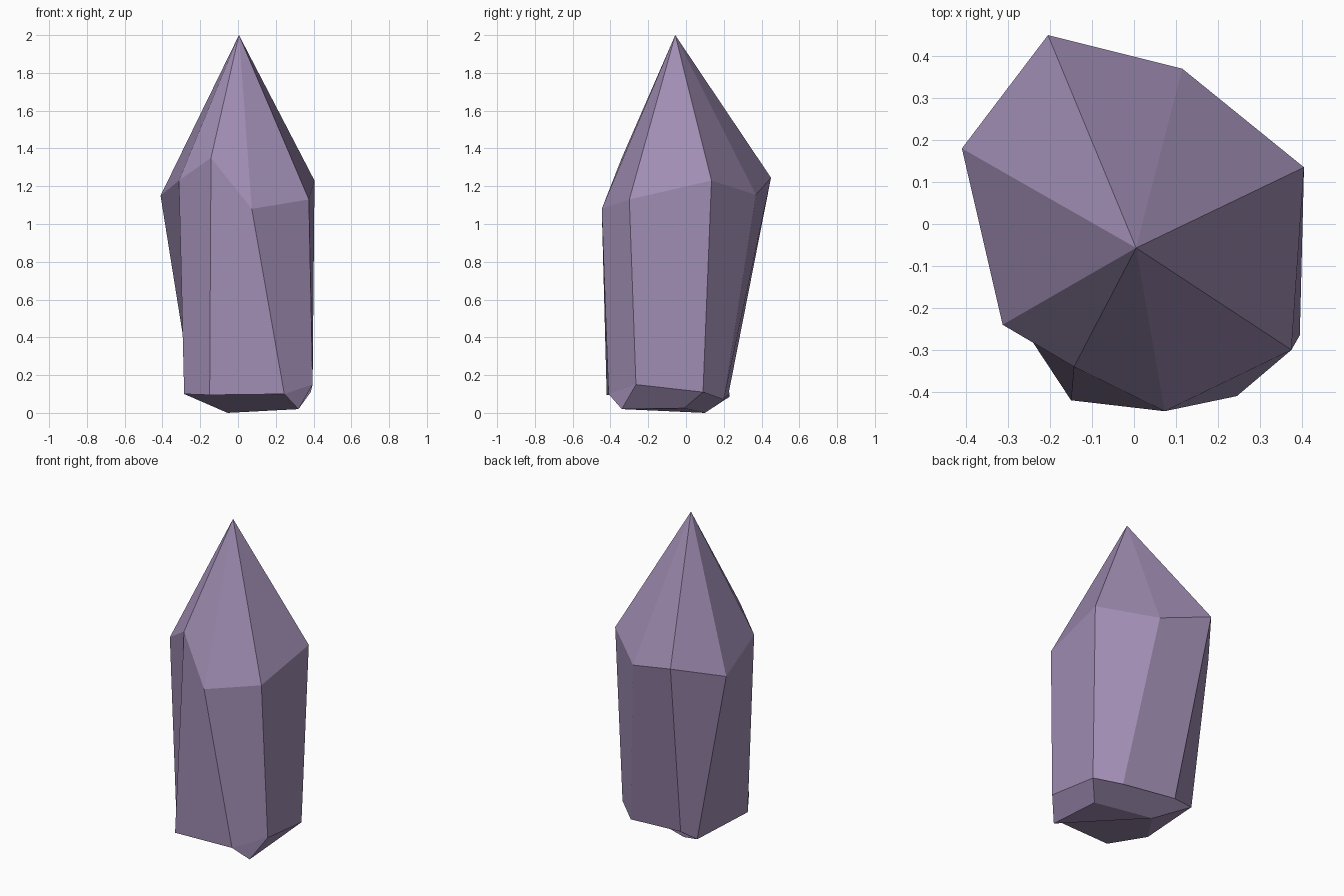
import bpy
import bmesh

cube = bpy.data.objects.get("Cube")
if cube:
    bpy.data.objects.remove(cube, do_unlink=True)

# Single flat crystal colour
violet = bpy.data.materials.new("dusty_violet")
violet.use_nodes = True
colour = (0.35, 0.265, 0.45, 1.0)
violet.diffuse_color = colour
violet.node_tree.nodes["Principled BSDF"].inputs["Base Color"].default_value = colour

# Corner points of the cut stone, both rings running clockwise from the back
tip_point = (0.005, -0.057, 2.0)
shoulder_points = [(-0.205, 0.45, 1.245), (0.115, 0.37, 1.155), (0.405, 0.135, 1.23),
                   (0.375, -0.30, 1.13), (0.073, -0.446, 1.08), (-0.143, -0.34, 1.35),
                   (-0.313, -0.24, 1.23), (-0.41, 0.18, 1.15)]
girdle_points = [(-0.12, 0.225, 0.10), (0.25, 0.20, 0.07), (0.385, 0.09, 0.11),
                 (0.395, -0.265, 0.15), (0.245, -0.41, 0.10), (-0.15, -0.42, 0.095),
                 (-0.285, -0.215, 0.10), (-0.24, 0.23, 0.085)]
base_points = [(0.32, -0.34, 0.02), (0.29, -0.01, 0.025), (-0.055, 0.10, 0.0)]

bm = bmesh.new()
tip = bm.verts.new(tip_point)
shoulder = [bm.verts.new(p) for p in shoulder_points]
girdle = [bm.verts.new(p) for p in girdle_points]
front, side, back = [bm.verts.new(p) for p in base_points]

# Pointed crown and long side facets
count = len(shoulder)
for i in range(count):
    j = (i + 1) % count
    bm.faces.new((tip, shoulder[j], shoulder[i]))
    bm.faces.new((shoulder[i], shoulder[j], girdle[j], girdle[i]))

# Bevelled facets under the girdle
bm.faces.new((front, side, girdle[2], girdle[3]))
bm.faces.new((front, girdle[3], girdle[4]))
bm.faces.new((side, back, girdle[7], girdle[0], girdle[1], girdle[2]))
bm.faces.new((back, girdle[6], girdle[7]))
bm.faces.new((front, girdle[4], girdle[5], girdle[6], back))
bm.faces.new((front, back, side))
bmesh.ops.recalc_face_normals(bm, faces=bm.faces[:])

mesh = bpy.data.meshes.new("crystal_shard")
bm.to_mesh(mesh)
bm.free()
mesh.materials.append(violet)
crystal = bpy.data.objects.new("crystal_shard", mesh)
bpy.context.collection.objects.link(crystal)
